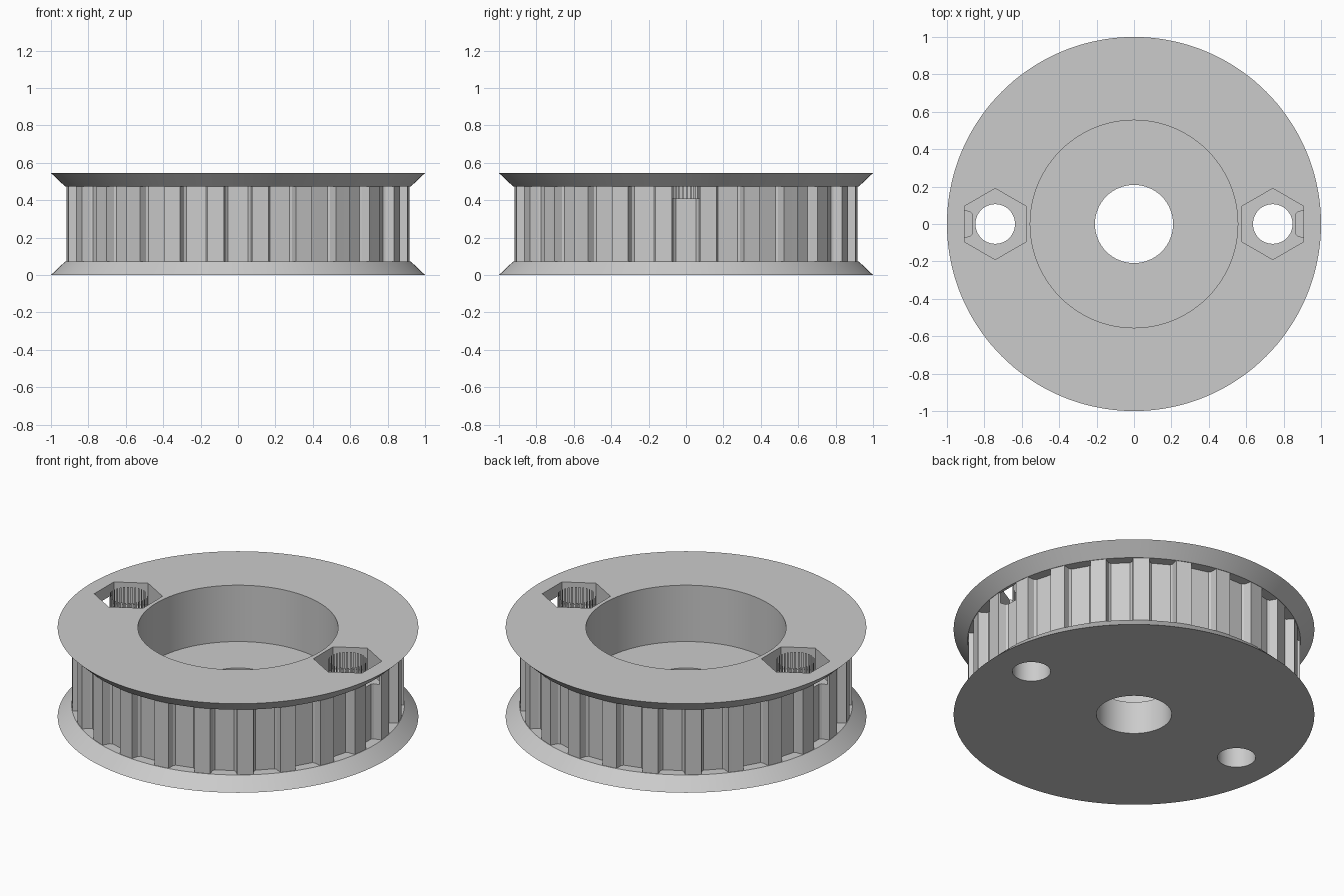
import bpy, bmesh
from math import sin, cos, pi, radians, atan2, hypot

if "Cube" in bpy.data.objects:
    bpy.data.objects.remove(bpy.data.objects["Cube"], do_unlink=True)

HEIGHT, FLANGE, RIM, BODY_R = 0.545, 0.073, 1.0, 0.92
TEETH, HOLE_X, HOLE_R = 24, 0.742, 0.106
POCKET_Z, NUT_Z = 0.20, 0.41

grey = bpy.data.materials.new("plain_grey")
grey.use_nodes = True
grey.diffuse_color = (0.6, 0.6, 0.6, 1)
grey.node_tree.nodes["Principled BSDF"].inputs["Base Color"].default_value = (0.6, 0.6, 0.6, 1)


def make_object(name, bm):
    mesh = bpy.data.meshes.new(name)
    bm.to_mesh(mesh)
    bm.free()
    mesh.materials.append(grey)
    obj = bpy.data.objects.new(name, mesh)
    bpy.context.collection.objects.link(obj)
    return obj


def loft(name, bottom, top, z0, z1):
    """Closed solid between two matching outlines."""
    bm = bmesh.new()
    low = [bm.verts.new((x, y, z0)) for x, y in bottom]
    high = [bm.verts.new((x, y, z1)) for x, y in top]
    bm.faces.new(low[::-1])
    bm.faces.new(high)
    n = len(low)
    for i in range(n):
        j = (i + 1) % n
        bm.faces.new((low[i], low[j], high[j], high[i]))
    return make_object(name, bm)


def circle(r, n, cx=0.0, turn=0.0):
    return [(cx + r * cos(turn + 2 * pi * i / n), r * sin(turn + 2 * pi * i / n)) for i in range(n)]


def toothed_outline():
    """Round outline with a belt groove centred on every pitch."""
    half = [(0.918, 0.076), (0.874, 0.064), (0.864, 0.053)]
    groove = [(x, -y) for x, y in half] + [(x, y) for x, y in half[::-1]]
    points = []
    for k in range(TEETH):
        a = 2 * pi * k / TEETH
        for x, y in groove:
            b, r = a + atan2(y, x), hypot(x, y)
            points.append((r * cos(b), r * sin(b)))
        # curved tooth land
        for d in (6, 7.5, 9):
            points.append((BODY_R * cos(a + radians(d)), BODY_R * sin(a + radians(d))))
    return points


def combine(target, tool, operation):
    mod = target.modifiers.new(operation.lower(), 'BOOLEAN')
    mod.operation, mod.solver, mod.object = operation, 'EXACT', tool
    bpy.context.view_layer.objects.active = target
    bpy.ops.object.modifier_apply(modifier=mod.name)
    bpy.data.objects.remove(tool, do_unlink=True)


# Toothed drum with a flared flange at each end
pulley = loft("toothed_pulley", toothed_outline(), toothed_outline(), 0.04, HEIGHT - 0.04)
wide, narrow = circle(RIM, 144), circle(BODY_R + 0.003, 144)
combine(pulley, loft("lower_flange", wide, narrow, 0, FLANGE), 'UNION')
combine(pulley, loft("upper_flange", narrow, wide, HEIGHT - FLANGE, HEIGHT), 'UNION')


def cut(outline, z0):
    combine(pulley, loft("cutter", outline, outline, z0, HEIGHT + 0.1), 'DIFFERENCE')


# Hub recess and shaft bore
cut(circle(0.555, 96), POCKET_Z)
cut(circle(0.209, 64), -0.1)

# Screw holes with hexagonal nut pockets
for side in (-1, 1):
    cut(circle(HOLE_R, 48, side * HOLE_X), -0.1)
    cut(circle(0.19, 6, side * HOLE_X, pi / 6), NUT_Z)

bpy.ops.object.select_all(action='DESELECT')
pulley.select_set(True)
bpy.context.view_layer.objects.active = pulley
bpy.ops.object.shade_smooth_by_angle(angle=radians(25))

# Thin upright slats ringing each screw hole inside its nut pocket
for side, label in ((-1, "right"), (1, "left")):
    ring = circle(HOLE_R, 64, side * HOLE_X)
    bm = bmesh.new()
    for i in range(0, 64, 2):
        p, q = ring[i], ring[i + 1]
        bm.faces.new([bm.verts.new((*xy, z)) for xy, z in
                      ((p, NUT_Z), (q, NUT_Z), (q, HEIGHT), (p, HEIGHT))])
    make_object(label + "_hole_slats", bm)
